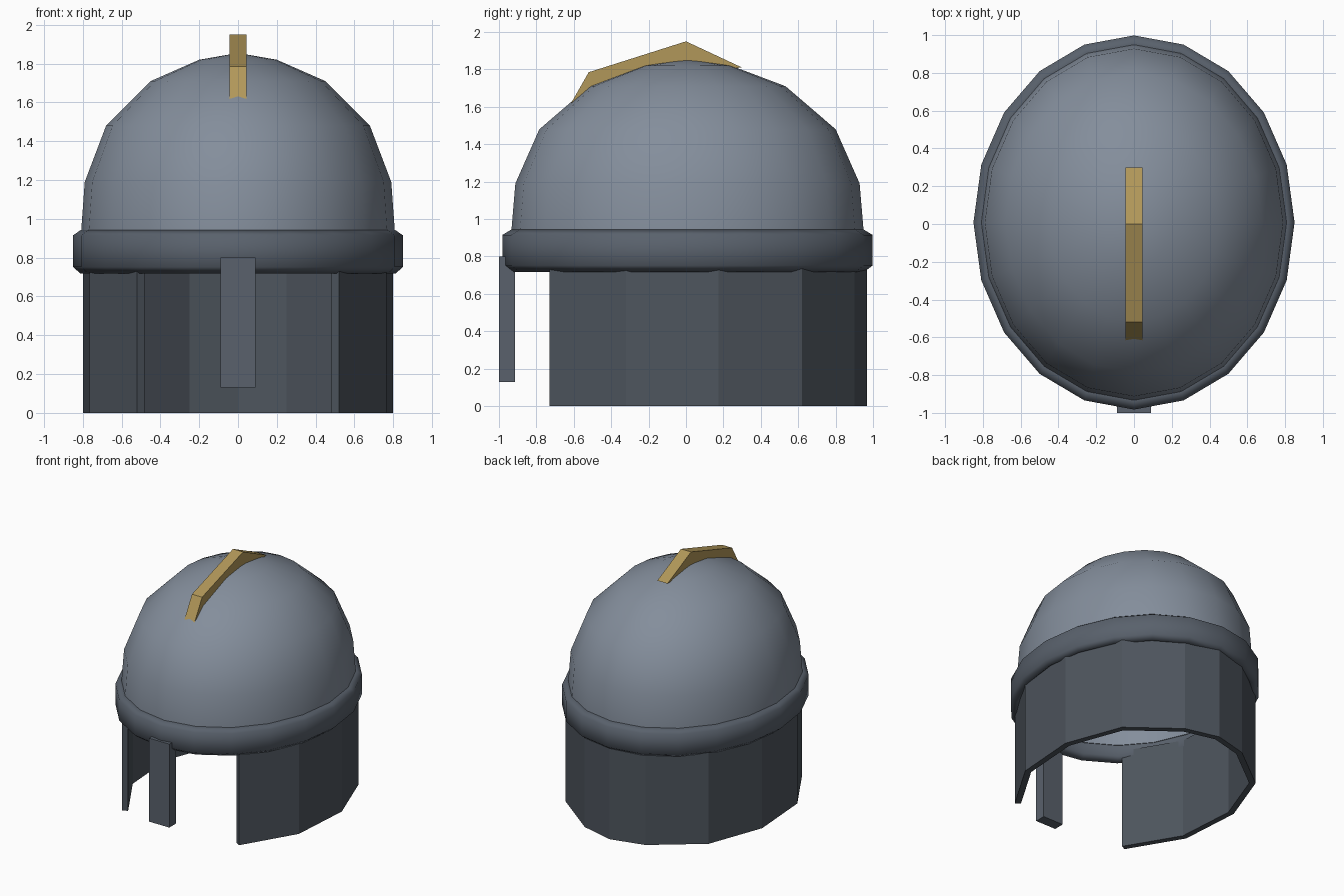
import bpy, bmesh, math

if "Cube" in bpy.data.objects:
    bpy.data.objects.remove(bpy.data.objects["Cube"])

CY = 0.008      # centre of the oval in y
RATIO = 1.165   # oval depth / width
SIDES = 20


def material(name, rgb):
    m = bpy.data.materials.new(name)
    m.diffuse_color = (*rgb, 1)
    m.use_nodes = True
    m.node_tree.nodes["Principled BSDF"].inputs["Base Color"].default_value = m.diffuse_color
    return m


DOME = material("light_steel", (0.23, 0.27, 0.33))
BAND = material("dark_steel", (0.10, 0.12, 0.15))
CURTAIN = material("neck_steel", (0.075, 0.09, 0.11))
GOLD = material("gold", (0.44, 0.31, 0.10))


def finish(name, bm, mat, smooth=None):
    bmesh.ops.recalc_face_normals(bm, faces=bm.faces)
    me = bpy.data.meshes.new(name)
    bm.to_mesh(me)
    bm.free()
    ob = bpy.data.objects.new(name, me)
    bpy.context.collection.objects.link(ob)
    me.materials.append(mat)
    if smooth:
        bpy.ops.object.select_all(action='DESELECT')
        bpy.context.view_layer.objects.active = ob
        ob.select_set(True)
        bpy.ops.object.shade_smooth_by_angle(angle=math.radians(smooth))
    return ob


def oval_lathe(name, profile, mat, closed, smooth):
    """Sweep (radius, z) points round the oval; radius 0 makes a pole."""
    bm = bmesh.new()
    rings = []
    for r, z in profile:
        if r == 0:
            rings.append([bm.verts.new((0, CY, z))] * SIDES)
        else:
            rings.append([bm.verts.new((r * math.cos(a), CY + RATIO * r * math.sin(a), z))
                          for a in (2 * math.pi * i / SIDES for i in range(SIDES))])
    pairs = list(zip(rings, rings[1:]))
    if closed:
        pairs.append((rings[-1], rings[0]))
    for a, b in pairs:
        if a[0] is a[1] and b[0] is b[1]:
            continue
        for i in range(SIDES):
            j = (i + 1) % SIDES
            bm.faces.new(list(dict.fromkeys((a[i], a[j], b[j], b[i]))))
    return finish(name, bm, mat, smooth)


def prism(name, outline, half_width, mat):
    """Extrude a (y, z) outline across x."""
    bm = bmesh.new()
    f = bm.faces.new([bm.verts.new((-half_width, y, z)) for y, z in outline])
    out = bmesh.ops.extrude_face_region(bm, geom=[f])
    bmesh.ops.translate(bm, vec=(2 * half_width, 0, 0),
                        verts=[v for v in out["geom"] if isinstance(v, bmesh.types.BMVert)])
    return finish(name, bm, mat)


# dome: outer skin up to the pole and inner skin, two separate surfaces of one shell
outer = [(0.81, 0.84), (0.808, 0.94), (0.79, 1.19), (0.68, 1.48), (0.45, 1.71), (0.2, 1.82), (0, 1.855)]
inner = [(0, 1.815), (0.19, 1.785), (0.425, 1.675), (0.645, 1.455), (0.75, 1.18), (0.765, 0.94), (0.765, 0.84)]
oval_lathe("dome", outer + inner[:1] + inner[1:], DOME, True, 50)

# rounded brow band
oval_lathe("brow_band", [(0.81, 0.943), (0.85, 0.915), (0.85, 0.752), (0.812, 0.718),
                         (0.77, 0.752), (0.77, 0.915)], BAND, True, 100)

# faceted neck guard, open at the front
half = [(0.52, -0.73), (0.765, -0.32), (0.80, 0.175), (0.635, 0.62), (0.27, 0.90)]
path = half + [(0, 0.968)] + [(-x, y) for x, y in reversed(half)]
bm = bmesh.new()
low, high = ([bm.verts.new((x, y, z)) for x, y in path] for z in (0, 0.8))
for i in range(len(path) - 1):
    bm.faces.new((low[i], low[i + 1], high[i + 1], high[i]))
guard = finish("neck_guard", bm, CURTAIN)
# make the sheet face outwards so that it thickens inwards
if guard.data.polygons[len(half) - 1].normal.y < 0:
    guard.data.flip_normals()
shell = guard.modifiers.new("thickness", 'SOLIDIFY')
shell.thickness = 0.045
shell.offset = -1
shell.use_even_offset = True

# nose guard
prism("nose_guard", [(-1.0, 0.13), (-0.915, 0.13), (-0.915, 0.80), (-1.0, 0.80)], 0.09, BAND)

# crest, its underside buried in the dome skin
prism("crest", [(-0.62, 1.61), (-0.52, 1.785), (0, 1.95), (0.30, 1.81),
                (0.21, 1.805), (0, 1.835), (-0.21, 1.805), (-0.49, 1.695)], 0.045, GOLD)
